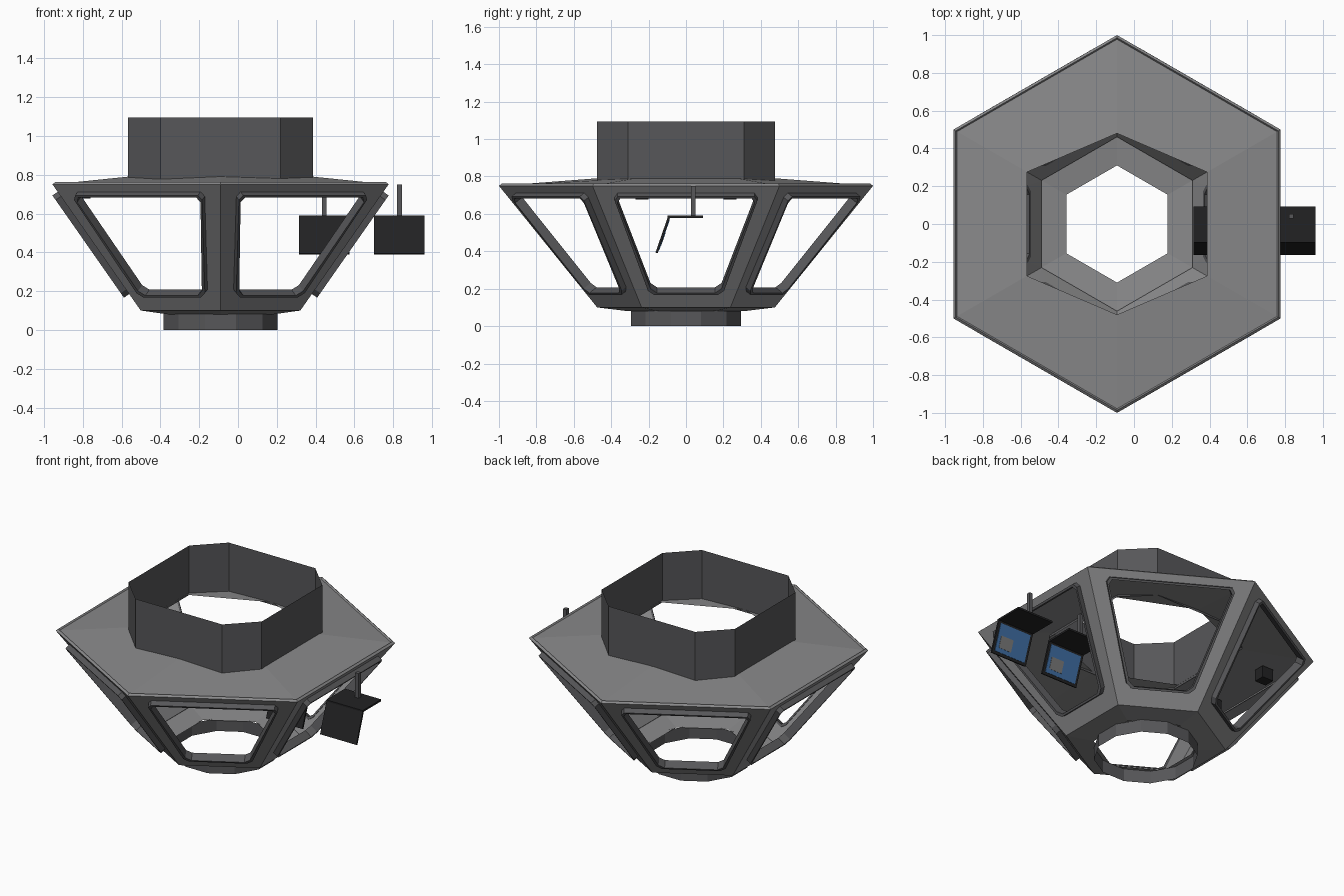
import bpy, bmesh, math
from mathutils import Vector, Matrix

cube = bpy.data.objects.get("Cube")
if cube:
    bpy.data.objects.remove(cube)

CX = -0.09          # axis of the hexagonal cabin
LOW, HIGH = 0.10, 0.75
R_LOW, R_HIGH = 0.475, 1.0


def material(name, r, g, b):
    m = bpy.data.materials.new(name)
    m.use_nodes = True
    m.diffuse_color = (r, g, b, 1)
    m.node_tree.nodes["Principled BSDF"].inputs["Base Color"].default_value = (r, g, b, 1)
    return m


BODY = material("light_grey", 0.25, 0.25, 0.255)
DARK = material("dark_grey", 0.095, 0.095, 0.1)
BLACK = material("black", 0.016, 0.016, 0.017)
BLUE = material("screen_blue", 0.05, 0.16, 0.38)
PANEL = material("panel_grey", 0.2, 0.2, 0.2)


def finish(name, bm, mat):
    mesh = bpy.data.meshes.new(name)
    bm.to_mesh(mesh)
    bm.free()
    mesh.materials.append(mat)
    ob = bpy.data.objects.new(name, mesh)
    bpy.context.scene.collection.objects.link(ob)
    return ob


def band(bm, rings, closed=False):
    """Join equal-length point loops with quads."""
    loops = [[bm.verts.new(p) for p in ring] for ring in rings]
    pairs = list(zip(loops, loops[1:]))
    if closed:
        pairs.append((loops[-1], loops[0]))
    n = len(loops[0])
    for a, b in pairs:
        for i in range(n):
            j = (i + 1) % n
            bm.faces.new((a[i], a[j], b[j], b[i]))


def polygon(sides, radius, z, start=90):
    pts = []
    for k in range(sides):
        a = math.radians(start + 360 * k / sides)
        pts.append(Vector((CX + radius * math.cos(a), radius * math.sin(a), z)))
    return pts


def box(name, centre, size, mat, tilt=0.0, shift=(0, 0, 0)):
    bm = bmesh.new()
    m = (Matrix.Translation(centre) @ Matrix.Rotation(tilt, 4, "X")
         @ Matrix.Translation(shift) @ Matrix.Diagonal((*size, 1)))
    bmesh.ops.create_cube(bm, size=1, matrix=m)
    return finish(name, bm, mat)


# Roof, with a wider hole towards the sides
bm = bmesh.new()
hole = [p for p in polygon(6, 0.55, 0.79)]
for i in (0, 3):
    hole[i].y *= 0.48 / 0.55
band(bm, [polygon(6, R_HIGH, HIGH), hole])
finish("roof", bm, BODY)

# Collar on the roof: a square with cut corners
bm = bmesh.new()
w, c = 0.477, 0.31
outline = [(w, -c), (w, c), (c, w), (-c, w), (-w, c), (-w, -c), (-c, -w), (c, -w)]
band(bm, [[(CX + x, y, z) for x, y in outline] for z in (0.775, 1.095)])
finish("top_collar", bm, DARK)

# Floor and the ring beneath it
bm = bmesh.new()
band(bm, [polygon(6, 0.31, 0.08), polygon(6, R_LOW, LOW)])
finish("floor", bm, BODY)
bm = bmesh.new()
band(bm, [polygon(12, 0.305, 0, 15), polygon(12, 0.305, 0.082, 15)])
finish("bottom_ring", bm, DARK)


# Sloping walls: s runs along the wall, off is the distance outward
A_LOW, A_HIGH = R_LOW * math.cos(math.pi / 6), R_HIGH * math.cos(math.pi / 6)
slope = Vector((A_HIGH - A_LOW, HIGH - LOW)).normalized()


def wall_point(k, s, z, off=0.0):
    a = A_LOW + (A_HIGH - A_LOW) * (z - LOW) / (HIGH - LOW)
    p = Vector((a + off * slope.y, s, z - off * slope.x))
    return Matrix.Rotation(k * math.pi / 3, 3, "Z") @ p + Vector((CX, 0, 0))


def opening(inset=0.0):
    """Window outline with clipped corners."""
    t, b = 0.39 - inset, 0.195 - inset
    zt, zb = 0.712 - inset * 0.8, 0.185 + inset * 0.8
    corners = [Vector(p) for p in ((-b, zb), (b, zb), (t, zt), (-t, zt))]
    out = []
    for i, p in enumerate(corners):
        for q in (corners[i - 1], corners[(i + 1) % 4]):
            out.append(p + (q - p).normalized() * 0.025)
    return out


walls = bmesh.new()
lips = bmesh.new()
for k in range(6):
    hl, hh = R_LOW / 2, R_HIGH / 2
    outer = [walls.verts.new(wall_point(k, s, z))
             for s, z in ((-hl, LOW), (hl, LOW), (hh, HIGH), (-hh, HIGH))]
    inner = [walls.verts.new(wall_point(k, *p)) for p in opening()]
    for i in range(4):
        j = (i + 1) % 4
        walls.faces.new((outer[i], outer[j], inner[2 * j], inner[2 * i + 1]))
        walls.faces.new((outer[i], inner[2 * i + 1], inner[2 * i]))
    # Window lip standing proud of the wall
    band(lips, [[wall_point(k, *p, off) for p in opening(inset)]
                for inset, off in ((0, -0.02), (0, 0.033), (0.014, 0.033), (0.014, -0.02))],
         closed=True)
bmesh.ops.remove_doubles(walls, verts=walls.verts, dist=0.0005)
bmesh.ops.recalc_face_normals(lips, faces=lips.faces)
for f in walls.faces:
    f.normal_update()
    if f.normal.z > 0:
        f.normal_flip()
wall = finish("wall_frames", walls, BODY)
thick = wall.modifiers.new("thickness", "SOLIDIFY")
thick.thickness = 0.018
thick.offset = -1
finish("window_lips", lips, DARK)

# Small boxes under the roof
for name, y in (("front_ceiling_box", -0.235), ("back_ceiling_box", 0.235)):
    box(name, (-0.80, y, 0.715), (0.08, 0.07, 0.075), BLACK)

# Hanging displays: pole, shelf, tilted panel and screen
for side, x in (("inner", 0.445), ("outer", 0.832)):
    box(side + "_pole", (x, 0.04, 0.668), (0.024, 0.024, 0.165), DARK)
    box(side + "_shelf", (x, -0.003, 0.585), (0.26, 0.19, 0.012), BLACK)
    mid, tilt = (x, -0.124, 0.488), -0.335
    box(side + "_display", mid, (0.26, 0.012, 0.205), BLACK, tilt)
    box(side + "_screen", mid, (0.226, 0.004, 0.172), BLUE, tilt, (0, 0.007, 0))
    box(side + "_screen_panel", mid, (0.092, 0.004, 0.075), PANEL, tilt, (0.045, 0.009, -0.022))
